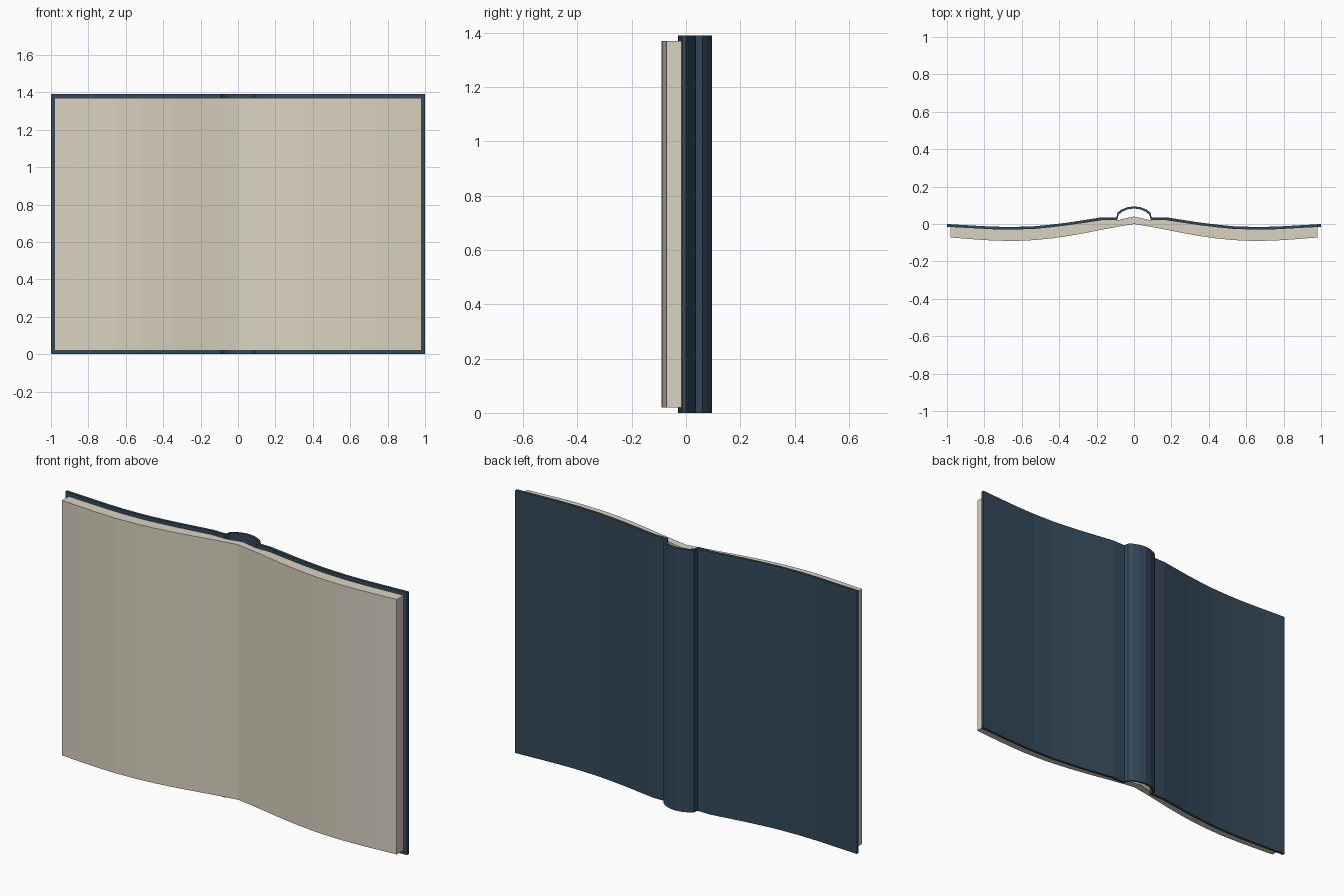
import bpy, bmesh

if "Cube" in bpy.data.objects:
    bpy.data.objects.remove(bpy.data.objects["Cube"])


def material(name, rgb):
    m = bpy.data.materials.new(name)
    m.diffuse_color = (*rgb, 1)
    m.use_nodes = True
    m.node_tree.nodes["Principled BSDF"].inputs["Base Color"].default_value = m.diffuse_color
    return m


def extrude_strip(name, front, back, z0, z1, mat):
    """Solid between two matching (x, y) lines, raised from z0 to z1."""
    bm = bmesh.new()
    rings = [[bm.verts.new((x, y, z)) for x, y in line]
             for z in (z0, z1) for line in (front, back)]
    fl, bl, fh, bh = rings
    n = len(front)
    for i in range(n - 1):
        j = i + 1
        bm.faces.new((fl[i], fl[j], fh[j], fh[i]))
        bm.faces.new((bl[j], bl[i], bh[i], bh[j]))
        bm.faces.new((fl[j], fl[i], bl[i], bl[j]))
        bm.faces.new((fh[i], fh[j], bh[j], bh[i]))
    for i in (0, n - 1):
        bm.faces.new((fl[i], fh[i], bh[i], bl[i]))
    bmesh.ops.recalc_face_normals(bm, faces=bm.faces)
    me = bpy.data.meshes.new(name)
    bm.to_mesh(me)
    bm.free()
    me.materials.append(mat)
    ob = bpy.data.objects.new(name, me)
    bpy.context.collection.objects.link(ob)
    return ob


def mirrored(half):
    """Full line from a right half that starts at x = 0."""
    return [(-x, y) for x, y in half[:0:-1]] + half


cloth = material("navy cloth", (0.034, 0.068, 0.105))
paper = material("cream paper", (0.70, 0.65, 0.53))

# Page block: open spread, curving down from the gutter
xs = [0, 0.09, 0.17, 0.26, 0.35, 0.44, 0.53, 0.65, 0.76, 0.87, 0.98]
page_front = [0, -0.015, -0.03, -0.048, -0.064, -0.077, -0.086, -0.091, -0.088, -0.081, -0.072]
page_back = [0.04, 0.02, 0.021, 0.007, -0.006, -0.017, -0.026, -0.030, -0.028, -0.022, -0.015]
extrude_strip("pages", mirrored(list(zip(xs, page_front))),
              mirrored(list(zip(xs, page_back))), 0.02, 1.37, paper)

# Cover boards, one per side
bx = xs[1:-1] + [1.0]
inner = page_back[1:-1] + [-0.015]
outer = [0.036, 0.036, 0.022, 0.008, -0.003, -0.012, -0.016, -0.014, -0.008, 0.0]
for side, s in (("left", -1), ("right", 1)):
    extrude_strip(side + "_cover", [(s * x, y) for x, y in zip(bx, inner)],
                  [(s * x, y) for x, y in zip(bx, outer)], 0, 1.39, cloth)

# Rounded hollow spine
spine_in = [(0, 0.083), (0.035, 0.078), (0.064, 0.065), (0.082, 0.05), (0.09, 0.022)]
spine_out = [(0, 0.095), (0.037, 0.089), (0.069, 0.076), (0.089, 0.06), (0.095, 0.03)]
extrude_strip("spine", mirrored(spine_in), mirrored(spine_out), 0, 1.39, cloth)
